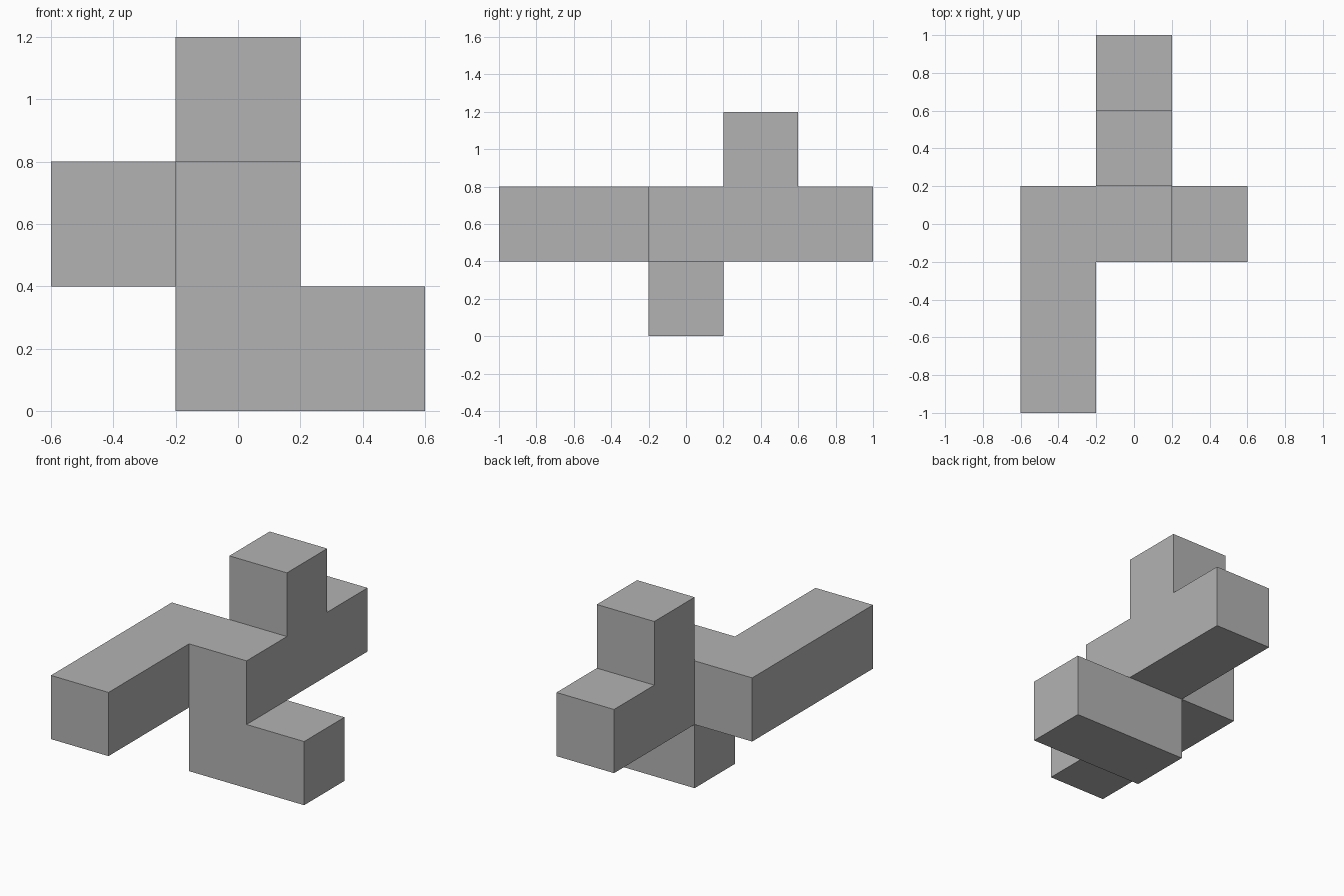
import bpy
import bmesh
from mathutils import Matrix, Vector

cube = bpy.data.objects.get("Cube")
if cube:
    bpy.data.objects.remove(cube, do_unlink=True)

UNIT = 0.4

grey = bpy.data.materials.new("plain grey")
grey.use_nodes = True
colour = (0.45, 0.45, 0.45, 1)
grey.diffuse_color = colour
grey.node_tree.nodes["Principled BSDF"].inputs["Base Color"].default_value = colour

# Cells of each limb, counted in units along x, y and z
cells = {
    (0, 0, 0), (1, 0, 0),                  # foot and its side toe
    (0, 0, 1), (0, 1, 1), (0, 2, 1),       # beam running to the back
    (-1, 0, 1), (-1, -1, 1), (-1, -2, 1),  # bent arm reaching forward
    (0, 1, 2),                             # upright post
}

bm = bmesh.new()
for cell in sorted(cells):
    centre = (Vector(cell) + Vector((0, 0, 0.5))) * UNIT
    bmesh.ops.create_cube(bm, size=UNIT, matrix=Matrix.Translation(centre))

# Drop the walls between touching cells, so one closed shell remains
bm.normal_update()
inner = []
for face in bm.faces:
    inside = face.calc_center_median() / UNIT - face.normal * 0.5
    own = Vector((inside.x, inside.y, inside.z - 0.5))
    neighbour = tuple(round(c) for c in own + face.normal)
    if neighbour in cells:
        inner.append(face)
bmesh.ops.delete(bm, geom=inner, context='FACES')
bmesh.ops.remove_doubles(bm, verts=bm.verts[:], dist=0.001)

# Join coplanar squares into clean flat sides
bmesh.ops.dissolve_limit(bm, angle_limit=0.01, verts=bm.verts[:], edges=bm.edges[:])
bmesh.ops.recalc_face_normals(bm, faces=bm.faces[:])

mesh = bpy.data.meshes.new("block_piece")
bm.to_mesh(mesh)
bm.free()
mesh.materials.append(grey)
piece = bpy.data.objects.new("block_piece", mesh)
bpy.context.collection.objects.link(piece)
